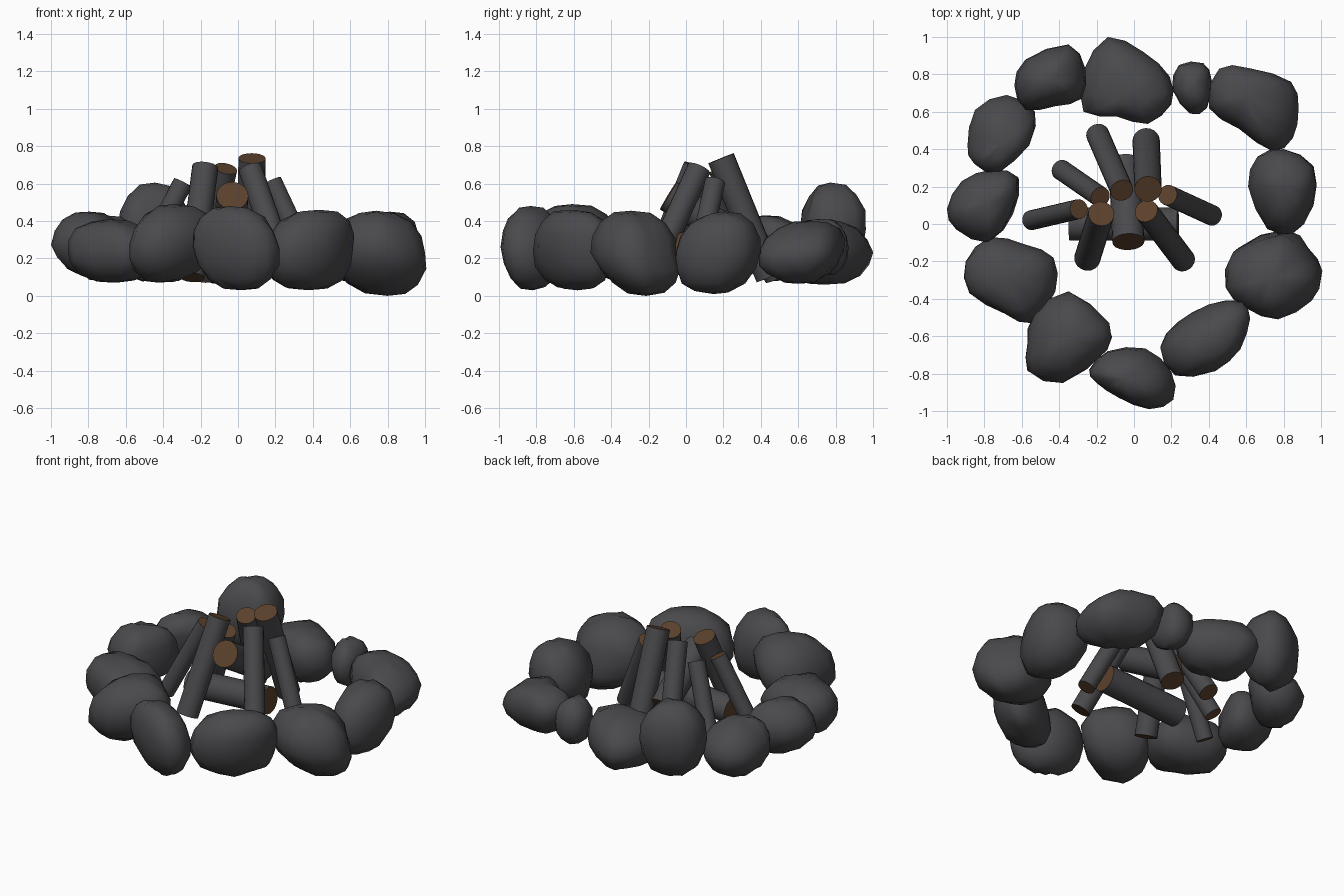
import bpy, bmesh, math, random
from mathutils import Vector

if "Cube" in bpy.data.objects:
    bpy.data.objects.remove(bpy.data.objects["Cube"])

random.seed(4)


def material(name, rgb):
    m = bpy.data.materials.new(name)
    m.diffuse_color = (*rgb, 1)
    m.use_nodes = True
    m.node_tree.nodes["Principled BSDF"].inputs["Base Color"].default_value = m.diffuse_color
    return m


CHARCOAL = material("charcoal_grey", (0.068, 0.068, 0.074))
WOOD = material("cut_wood_brown", (0.105, 0.052, 0.025))


def finish(bm, name, mats, angle):
    bmesh.ops.recalc_face_normals(bm, faces=bm.faces)
    me = bpy.data.meshes.new(name)
    bm.to_mesh(me)
    bm.free()
    for m in mats:
        me.materials.append(m)
    ob = bpy.data.objects.new(name, me)
    bpy.context.collection.objects.link(ob)
    bpy.context.view_layer.objects.active = ob
    ob.select_set(True)
    bpy.ops.object.shade_smooth_by_angle(angle=math.radians(angle))
    ob.select_set(False)
    return ob


def rock(name, z0, z1, *outline, top=(0, 0), bot=(0, 0), power=2.2):
    """Boulder: plan outline shrunk towards a top and a bottom that may lean."""
    pts = [Vector(p) for p in outline]
    n = len(pts)
    ring = []
    for i in range(n):
        a, b, c, d = (pts[(i + k) % n] for k in (-1, 0, 1, 2))
        ring += [b, (9 * (b + c) - a - d) / 16]
    mid = sum(ring, Vector((0, 0))) / len(ring)
    top, bot = Vector(top), Vector(bot)
    zc, h = (z0 + z1) / 2, (z1 - z0) / 2
    bm = bmesh.new()
    rows = []
    for t in (-0.93, -0.72, -0.38, 0, 0.38, 0.72, 0.93):
        s = (1 - abs(t) ** power) ** (1 / power)
        off = top * t if t > 0 else bot * -t
        row = []
        for p in ring:
            j = 1 if t == 0 else random.uniform(0.96, 1.03)
            q = mid + (p - mid) * s * j + off
            row.append(bm.verts.new((q.x, q.y, zc + h * t + random.uniform(-0.008, 0.008))))
        rows.append(row)
    m = len(ring)
    for lo, hi in zip(rows, rows[1:]):
        for i in range(m):
            bm.faces.new((lo[i], lo[(i + 1) % m], hi[(i + 1) % m], hi[i]))
    # poles
    for row, sign, off in ((rows[0], -1, bot), (rows[-1], 1, top)):
        q = mid + off
        tip = bm.verts.new((q.x, q.y, zc + h * sign))
        for i in range(m):
            bm.faces.new((row[i], row[(i + 1) % m], tip))
    finish(bm, name, [CHARCOAL], 60)


def log(name, bottom, top, r):
    """Cylinder between two points with brown sawn ends."""
    a, b = Vector(bottom), Vector(top)
    d = b - a
    bm = bmesh.new()
    bmesh.ops.create_cone(bm, cap_ends=True, segments=20, radius1=r, radius2=r, depth=d.length)
    for f in bm.faces:
        f.material_index = 1 if len(f.verts) > 4 else 0
    ob = finish(bm, name, [CHARCOAL, WOOD], 40)
    ob.location = (a + b) / 2
    ob.rotation_euler = d.to_track_quat('Z', 'Y').to_euler()


# ring of stones, clockwise from the back
rock("stone_back", 0.06, 0.41, (-.27, .6), (-.27, .82), (-.14, 1.0), (.05, .92), (.19, .79), (.2, .64), (.07, .54), (-.1, .58), top=(.02, -.03))
rock("stone_small", 0.11, 0.41, (.205, .72), (.24, .85), (.37, .86), (.415, .77), (.39, .62), (.3, .59))
rock("stone_back_right", 0.065, 0.4, (.40, .62), (.47, .82), (.63, .83), (.84, .76), (.88, .62), (.85, .46), (.74, .39), (.56, .51), top=(-.06, .05), bot=(0, -.03))
rock("stone_right", 0.01, 0.45, (.61, .2), (.66, .36), (.8, .4), (.96, .31), (.96, .1), (.85, -.05), (.71, -.02), top=(.02, .02), bot=(0, -.04))
rock("stone_front_right", 0.0, 0.455, (.49, -.34), (.53, -.15), (.8, -.05), (.93, -.15), (1.0, -.28), (.95, -.41), (.77, -.51), (.6, -.45), top=(-.02, 0), bot=(.04, .08))
rock("stone_front_mid", 0.03, 0.46, (.14, -.66), (.24, -.53), (.40, -.43), (.57, -.41), (.615, -.50), (.56, -.67), (.42, -.79), (.22, -.81), top=(.04, 0), bot=(-.02, .02), power=2.5)
rock("stone_front", 0.03, 0.48, (-.24, -.78), (-.14, -.68), (.06, -.665), (.2, -.79), (.21, -.94), (.08, -.99), (-.08, -.93), (-.2, -.85), top=(-.03, 0), bot=(.03, .01))
rock("stone_front_left", 0.07, 0.49, (-.57, -.64), (-.53, -.48), (-.35, -.36), (-.14, -.53), (-.15, -.68), (-.38, -.85), (-.56, -.79), top=(.04, .01), bot=(-.04, 0))
rock("stone_left_low", 0.07, 0.41, (-.9, -.2), (-.77, -.07), (-.58, -.11), (-.43, -.18), (-.42, -.36), (-.55, -.53), (-.69, -.48), (-.88, -.37), top=(-.03, 0))
rock("stone_left", 0.10, 0.45, (-1, .08), (-.92, .23), (-.76, .29), (-.62, .25), (-.66, .05), (-.78, -.1), (-.95, -.03), top=(.02, 0), bot=(.05, 0))
rock("stone_left_back", 0.08, 0.43, (-.89, .42), (-.85, .61), (-.68, .69), (-.53, .6), (-.56, .44), (-.73, .29), (-.86, .33), top=(.02, -.06))
rock("stone_tall", 0.11, 0.605, (-.64, .74), (-.58, .88), (-.35, .96), (-.26, .83), (-.28, .67), (-.42, .63), (-.58, .61), top=(0, .01))

# leaning logs
log("log_back_left", (-.195, .48, .1), (-.065, .18, .68), .062)
log("log_back_right", (.065, .445, .1), (.075, .187, .735), .073)
log("log_left_back", (-.39, .29, .1), (-.18, .145, .56), .055)
log("log_left", (-.55, .02, .1), (-.295, .08, .605), .053)
log("log_front_left", (-.25, -.185, .1), (-.175, .055, .69), .07)
log("log_front_right", (.265, -.195, .1), (.065, .07, .68), .064)
log("log_right", (.42, .045, .1), (.18, .155, .61), .055)

# thick logs lying inside the pile
log("log_cross", (-.345, 0, .22), (.235, 0, .255), .088)
log("log_centre", (-.05, .33, .28), (-.03, -.095, .535), .086)
